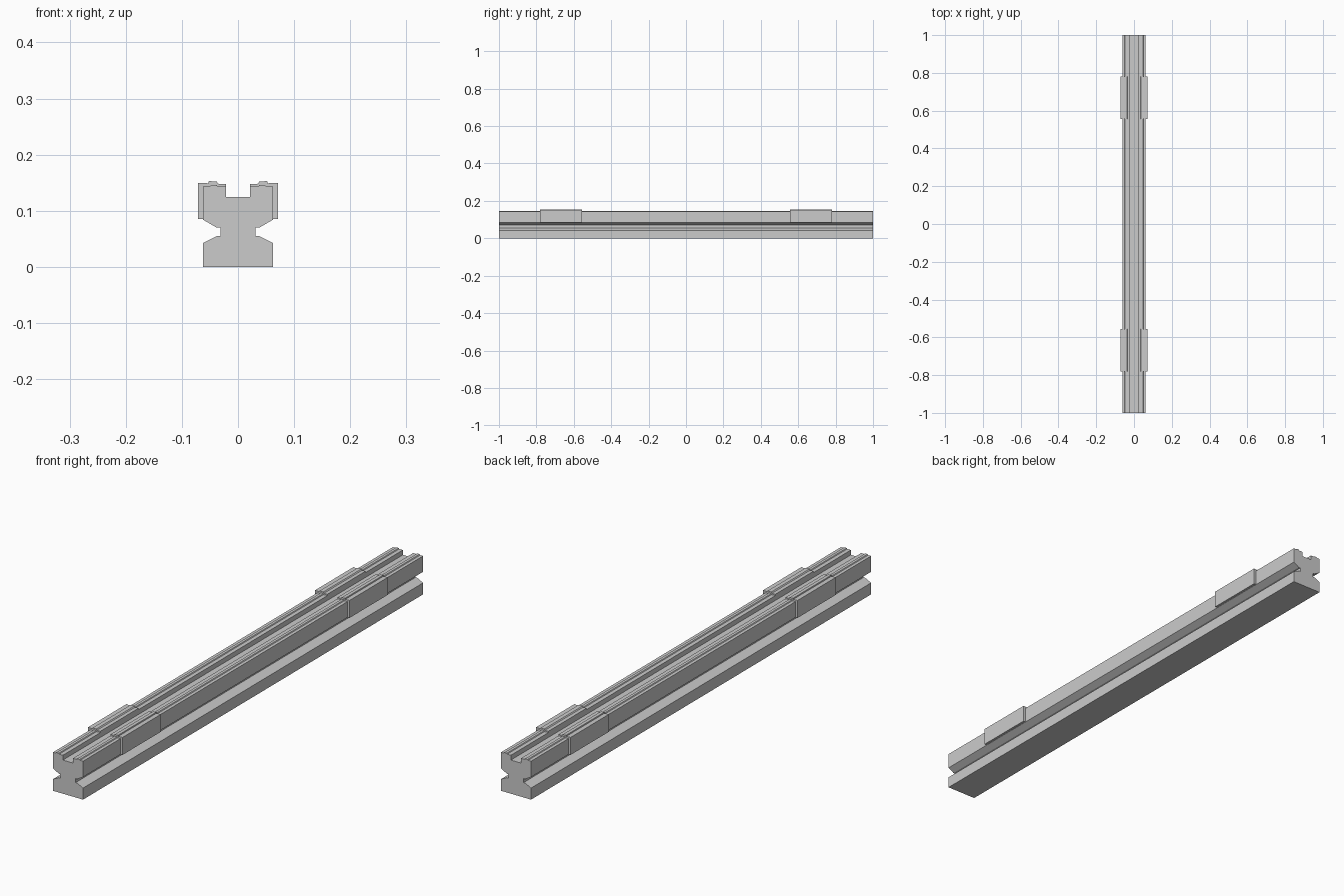
import bpy, bmesh

if "Cube" in bpy.data.objects:
    bpy.data.objects.remove(bpy.data.objects["Cube"])


def extrude_profile(name, points, y0, y1):
    """Sweep a closed x/z profile along y as one flat-faced solid."""
    bm = bmesh.new()
    face = bm.faces.new([bm.verts.new((x, y0, z)) for x, z in points])
    swept = bmesh.ops.extrude_face_region(bm, geom=[face])["geom"]
    verts = [g for g in swept if isinstance(g, bmesh.types.BMVert)]
    bmesh.ops.translate(bm, verts=verts, vec=(0, y1 - y0, 0))
    bmesh.ops.recalc_face_normals(bm, faces=bm.faces)
    mesh = bpy.data.meshes.new(name)
    bm.to_mesh(mesh)
    bm.free()
    obj = bpy.data.objects.new(name, mesh)
    bpy.context.collection.objects.link(obj)
    return obj


def mirrored(points, side):
    return [(x * side, z) for x, z in points]


# Main beam: waisted section with a top channel and two low ridges
half = [(0.062, 0), (0.062, 0.043), (0.038, 0.055), (0.031, 0.055),
        (0.031, 0.070), (0.038, 0.070), (0.062, 0.084), (0.062, 0.143),
        (0.050, 0.143), (0.048, 0.146), (0.038, 0.146), (0.036, 0.143),
        (0.021, 0.143), (0.021, 0.125)]
extrude_profile("beam", half + mirrored(half[::-1], -1), -1, 1)

# Clamp plates: wrap the outer side and top edge near each end
plate = [(0.058, 0.085), (0.071, 0.085), (0.071, 0.150), (0.053, 0.149),
         (0.052, 0.153), (0.038, 0.152), (0.035, 0.148), (0.021, 0.148),
         (0.021, 0.140), (0.058, 0.140)]
for side, side_name in ((-1, "left"), (1, "right")):
    for end, end_name in ((-1, "front"), (1, "back")):
        y0, y1 = sorted((end * 0.555, end * 0.78))
        extrude_profile(f"{end_name}_{side_name}_plate",
                        mirrored(plate, side), y0, y1)
